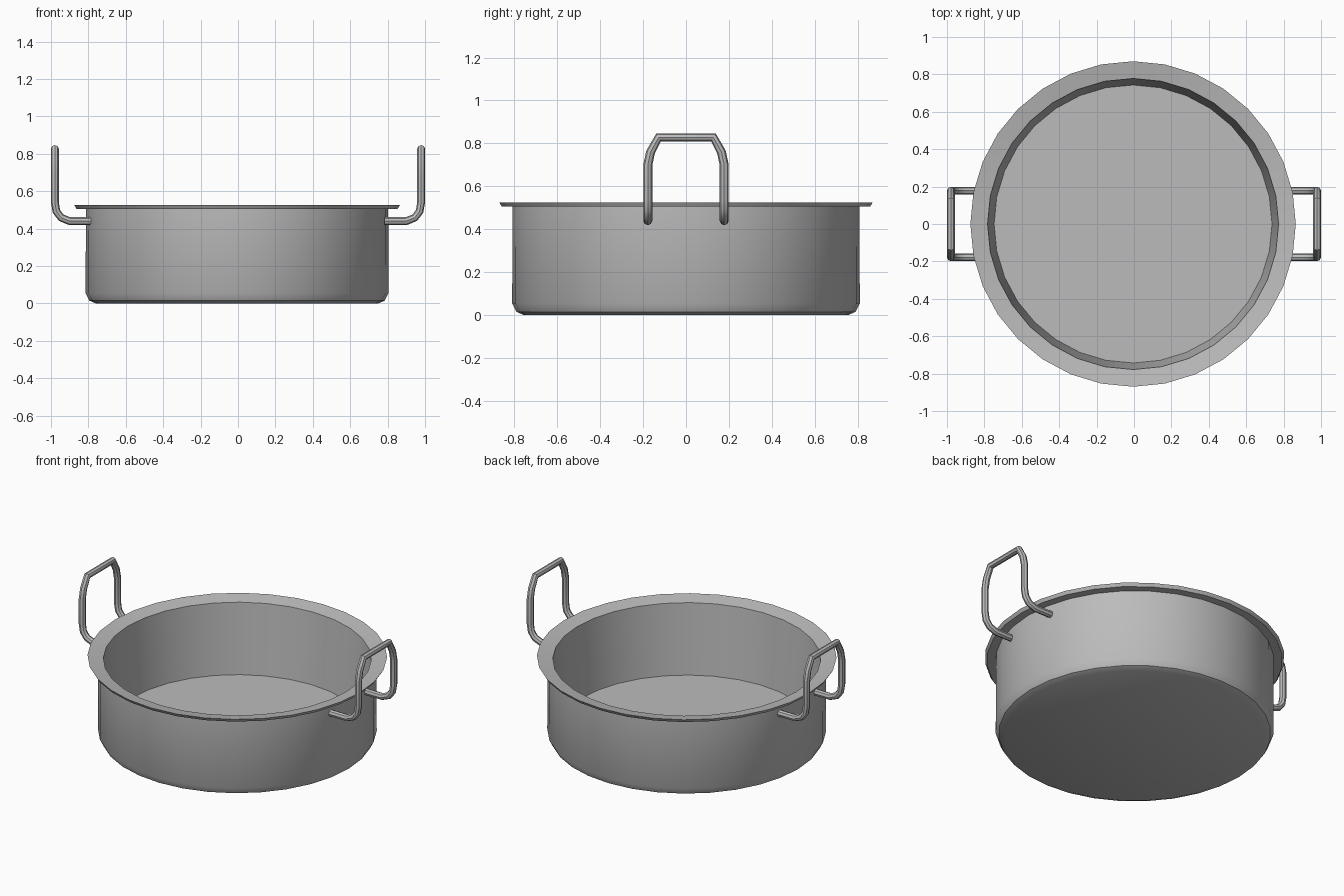
import bpy
import bmesh
from math import radians, tau

cube = bpy.data.objects.get("Cube")
if cube:
    bpy.data.objects.remove(cube, do_unlink=True)

steel = bpy.data.materials.new("brushed_steel_grey")
steel.use_nodes = True
steel.diffuse_color = (0.5, 0.5, 0.5, 1)
steel.node_tree.nodes["Principled BSDF"].inputs["Base Color"].default_value = (0.5, 0.5, 0.5, 1)

CENTRE_X = -0.005


def select_only(obj):
    bpy.ops.object.select_all(action="DESELECT")
    obj.select_set(True)
    bpy.context.view_layer.objects.active = obj


def finish(obj):
    select_only(obj)
    bpy.ops.object.shade_smooth_by_angle(angle=radians(30))


def lathe(name, profile, segments):
    """Spin a radius/height profile that starts and ends on the axis."""
    bm = bmesh.new()
    verts = [bm.verts.new((0, r, z)) for r, z in profile]
    edges = [bm.edges.new(pair) for pair in zip(verts, verts[1:])]
    bmesh.ops.spin(bm, geom=verts + edges, cent=(0, 0, 0), axis=(0, 0, 1),
                   angle=tau, steps=segments, use_merge=True)
    bmesh.ops.remove_doubles(bm, verts=bm.verts, dist=0.0005)
    bmesh.ops.recalc_face_normals(bm, faces=bm.faces)
    mesh = bpy.data.meshes.new(name)
    bm.to_mesh(mesh)
    bm.free()
    obj = bpy.data.objects.new(name, mesh)
    bpy.context.collection.objects.link(obj)
    mesh.materials.append(steel)
    finish(obj)
    return obj


def tube(name, points, radius):
    """Sweep an eight-sided rod along a path and turn it into a mesh."""
    curve = bpy.data.curves.new(name, "CURVE")
    curve.dimensions = "3D"
    curve.bevel_depth = radius
    curve.bevel_resolution = 2
    curve.use_fill_caps = True
    spline = curve.splines.new("POLY")
    spline.points.add(len(points) - 1)
    for point, co in zip(spline.points, points):
        point.co = (*co, 1)
    curve.materials.append(steel)
    obj = bpy.data.objects.new(name, curve)
    bpy.context.collection.objects.link(obj)
    select_only(obj)
    bpy.ops.object.convert(target="MESH")
    finish(bpy.context.view_layer.objects.active)


# Pan: base, rounded corner, outer wall, flared rim, tapered inside, floor
pan = lathe("pan_body", [
    (0, 0), (0.755, 0), (0.79, 0.015), (0.81, 0.055), (0.808, 0.505),
    (0.858, 0.505), (0.87, 0.525), (0.778, 0.508), (0.743, 0.06), (0, 0.06),
], 32)
pan.location.x = CENTRE_X

# Handles: rods leave the wall, bend upward and join in a chamfered arch
half_path = [
    (0.782, 0.178, 0.44), (0.90, 0.178, 0.44), (0.945, 0.178, 0.458),
    (0.971, 0.178, 0.492), (0.979, 0.178, 0.54), (0.979, 0.178, 0.70),
    (0.979, 0.165, 0.76), (0.979, 0.128, 0.828),
]
path = half_path + [(x, -y, z) for x, y, z in reversed(half_path)]
for name, side in (("left_handle", 1), ("right_handle", -1)):
    tube(name, [(side * x, y, z) for x, y, z in path], 0.021)
